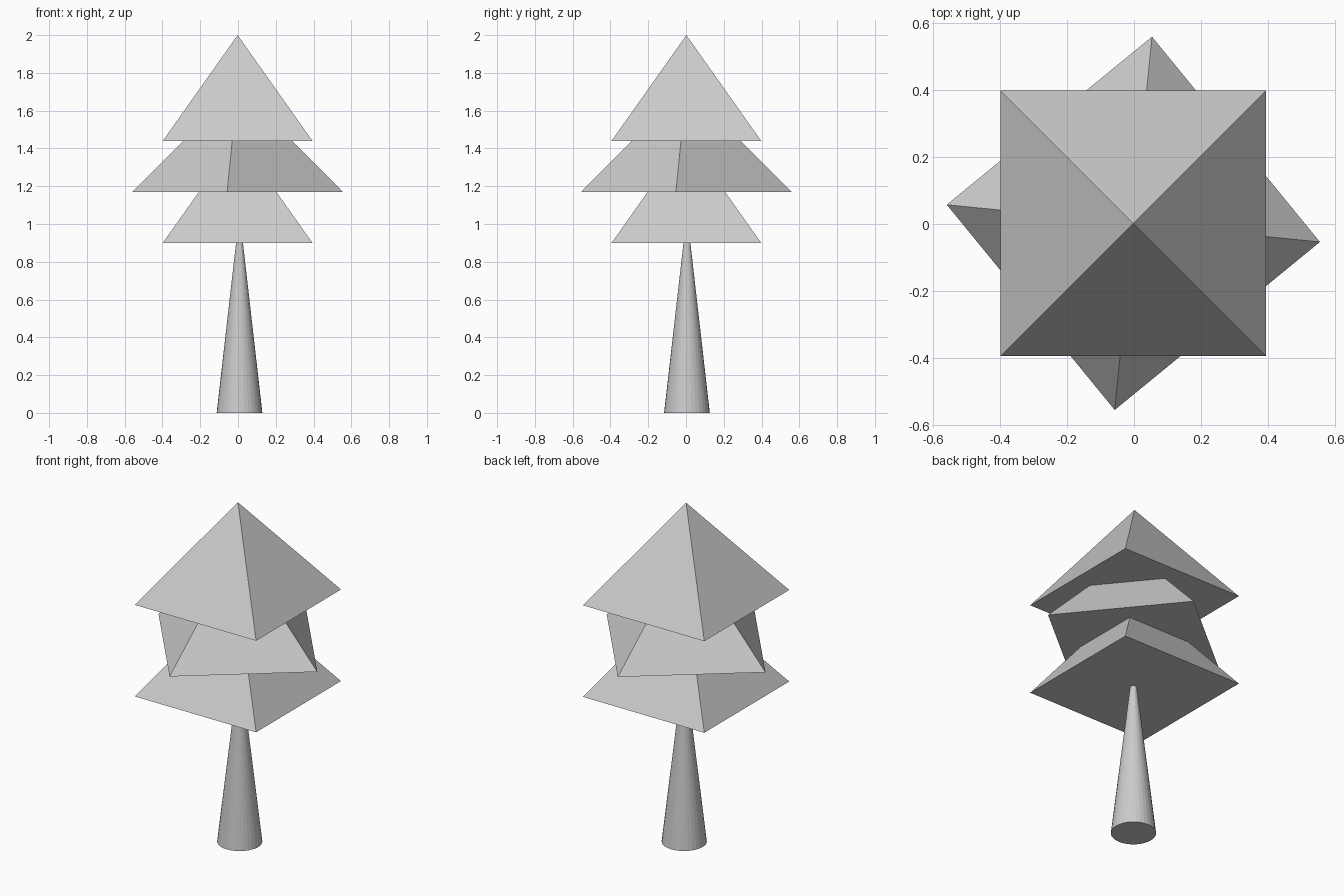
import bpy
from math import radians

if "Cube" in bpy.data.objects:
    bpy.data.objects.remove(bpy.data.objects["Cube"])

R, H = 0.56, 0.56          # foliage corner radius and height


def cone(name, sides, radius, height, x, y, base_z, turn=0.0):
    bpy.ops.mesh.primitive_cone_add(
        vertices=sides, radius1=radius, radius2=0, depth=height,
        location=(x, y, base_z + height / 2), rotation=(0, 0, radians(turn)))
    obj = bpy.context.object
    obj.name = name
    return obj


# Slender conical trunk, its tip hidden inside the lowest foliage tier
cone("trunk", 32, 0.121, 1.06, 0.008, 0.005, 0.0)

# Three stacked square pyramids, the middle one twisted
tiers = [("lower_foliage", 0.90, 45), ("middle_foliage", 1.17, -5.7), ("upper_foliage", 1.44, 45)]
for name, z, turn in tiers:
    cone(name, 4, R, H, -0.002, 0.002, z, turn)
